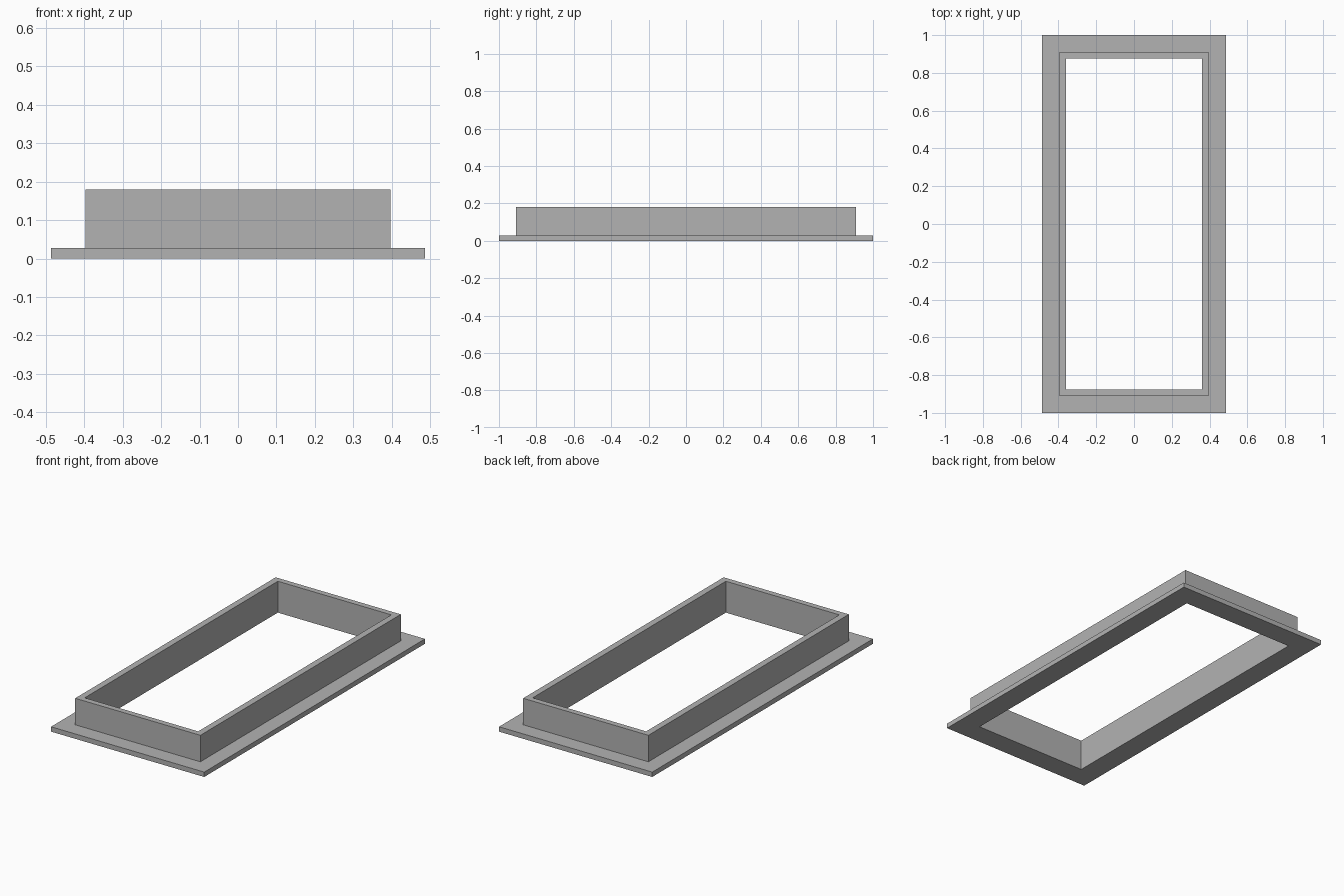
import bpy
import bmesh

cube = bpy.data.objects.get("Cube")
if cube:
    bpy.data.objects.remove(cube, do_unlink=True)

grey = bpy.data.materials.new("plain grey")
grey.use_nodes = True
colour = (0.45, 0.45, 0.45, 1)
grey.diffuse_color = colour
grey.node_tree.nodes["Principled BSDF"].inputs["Base Color"].default_value = colour

# Half width, half length of each outline
flange = (0.486, 1.0)
wall = (0.397, 0.908)
opening = (0.36, 0.875)
flange_top, wall_top = 0.028, 0.18

# Stepped cross-section, carried round the rectangle and closed on itself
section = [(flange, 0), (flange, flange_top), (wall, flange_top),
           (wall, wall_top), (opening, wall_top), (opening, 0)]
corners = [(-1, -1), (1, -1), (1, 1), (-1, 1)]

bm = bmesh.new()
rings = [[bm.verts.new((sx * hx, sy * hy, z)) for sx, sy in corners]
         for (hx, hy), z in section]
for i, lower in enumerate(rings):
    upper = rings[(i + 1) % len(rings)]
    for j in range(4):
        k = (j + 1) % 4
        bm.faces.new((lower[j], lower[k], upper[k], upper[j]))
bmesh.ops.recalc_face_normals(bm, faces=bm.faces)

mesh = bpy.data.meshes.new("flanged_frame")
bm.to_mesh(mesh)
bm.free()
mesh.materials.append(grey)
frame = bpy.data.objects.new("flanged_frame", mesh)
bpy.context.collection.objects.link(frame)
